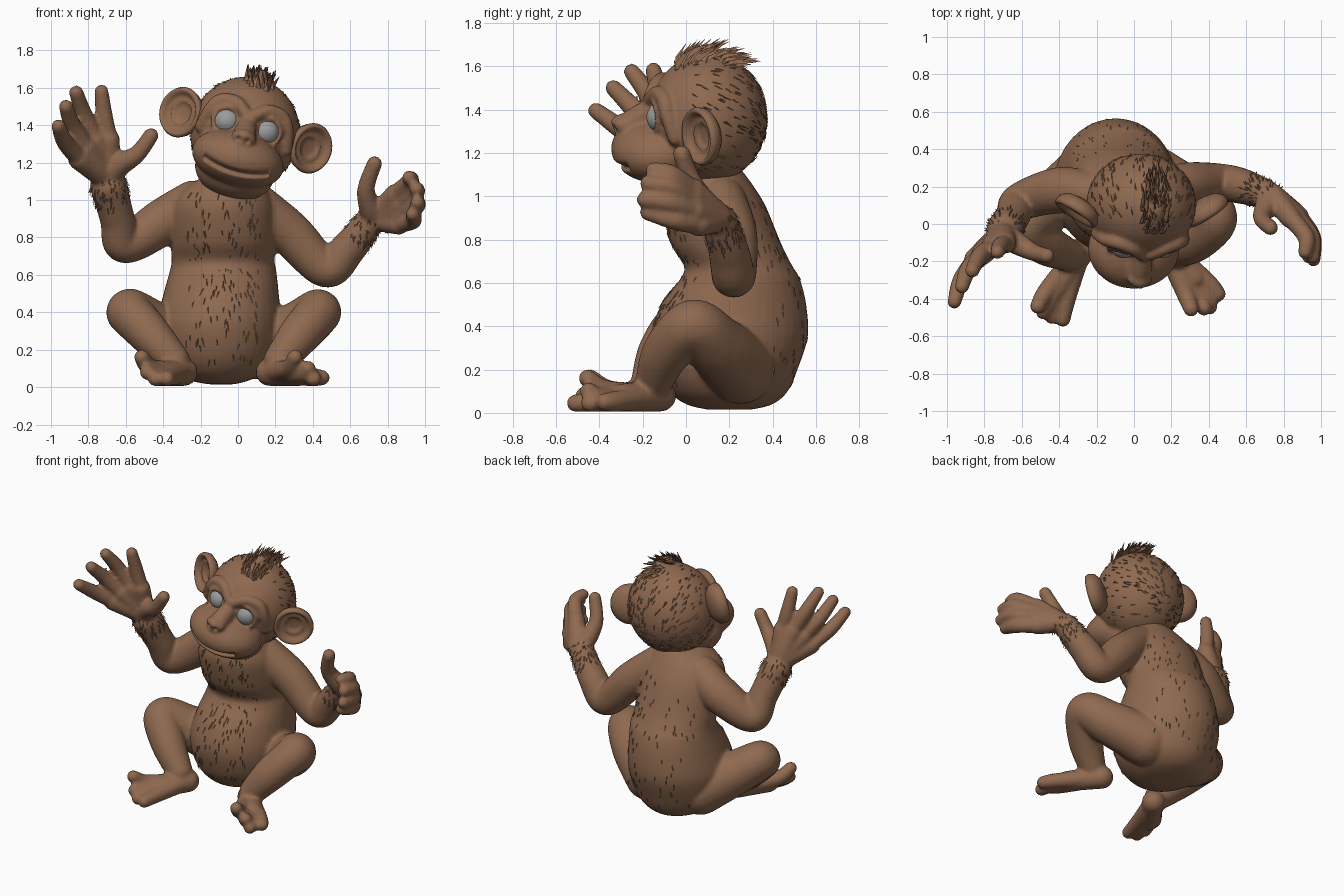
import bpy, bmesh, math, random
from mathutils import Vector, Matrix

if "Cube" in bpy.data.objects:
    bpy.data.objects.remove(bpy.data.objects["Cube"])

random.seed(4)

def material(name, rgb):
    m = bpy.data.materials.new(name)
    m.diffuse_color = (*rgb, 1)
    m.use_nodes = True
    m.node_tree.nodes["Principled BSDF"].inputs["Base Color"].default_value = m.diffuse_color
    return m

FUR = material("brown fur", (0.275, 0.142, 0.08))
EYE = material("grey eye", (0.33, 0.33, 0.33))

def unit_ball(level):
    bm = bmesh.new()
    bmesh.ops.create_icosphere(bm, subdivisions=level, radius=1)
    bm.verts.index_update()
    out = [v.co.copy() for v in bm.verts], [[v.index for v in f.verts] for f in bm.faces]
    bm.free()
    return out

BALL, FINE = unit_ball(3), unit_ball(5)

def spline(pts, n):
    """Catmull-Rom samples through tuples of any length."""
    p = [pts[0]] + list(pts) + [pts[-1]]
    out = []
    for i in range(1, len(p) - 2):
        for k in range(n):
            t = k / n
            out.append([0.5 * (2*b + (c-a)*t + (2*a-5*b+4*c-d)*t*t + (3*b-a-3*c+d)*t**3)
                        for a, b, c, d in zip(*p[i-1:i+3])])
    return out + [list(pts[-1])]

class Clay:
    """Collects overlapping solids, then fuses them into one skin."""
    def __init__(self):
        self.v, self.f = [], []

    def add(self, verts, faces):
        o = len(self.v)
        self.v += verts
        self.f += [[i + o for i in f] for f in faces]

    def blob(self, c, r, ball=BALL):
        self.add([Vector((c[0]+q.x*r[0], c[1]+q.y*r[1], c[2]+q.z*r[2])) for q in ball[0]], ball[1])

    def tube(self, *pts):
        length = sum((Vector(a[:3]) - Vector(b[:3])).length for a, b in zip(pts, pts[1:]))
        step = 0.25 * min(p[3] for p in pts)
        for x, y, z, r in spline(pts, max(3, int(length / step / (len(pts) - 1)) + 1)):
            self.blob((x, y, z), (r, r, r))

    def loft(self, rows, n=40):
        rings = spline(rows, 6)
        verts = [Vector((cx + rx*math.cos(a), cy + ry*math.sin(a), z))
                 for z, cx, cy, rx, ry in rings for a in [2*math.pi*k/n for k in range(n)]]
        faces = [[i*n+k, i*n+(k+1) % n, (i+1)*n+(k+1) % n, (i+1)*n+k]
                 for i in range(len(rings)-1) for k in range(n)]
        last = (len(rings)-1) * n
        faces += [list(range(n))[::-1], [last+k for k in range(n)]]
        self.add(verts, faces)

    def fuse(self, name, voxel, smooth):
        ob = make(name, self.v, self.f, FUR)
        r = ob.modifiers.new("skin", 'REMESH')
        r.mode, r.voxel_size, r.use_smooth_shade = 'VOXEL', voxel, True
        s = ob.modifiers.new("soften", 'SMOOTH')
        s.iterations, s.factor = smooth, 0.5
        bpy.context.view_layer.objects.active = ob
        for m in ("skin", "soften"):
            bpy.ops.object.modifier_apply(modifier=m)
        ob.data.materials.clear()
        ob.data.materials.append(FUR)
        return ob

def make(name, verts, faces, mat, smooth=True):
    me = bpy.data.meshes.new(name)
    me.from_pydata([tuple(v) for v in verts], [], faces)
    bm = bmesh.new()
    bm.from_mesh(me)
    if len(bm.faces) < 5000:
        bmesh.ops.recalc_face_normals(bm, faces=bm.faces)
    bm.to_mesh(me)
    bm.free()
    me.materials.append(mat)
    for p in me.polygons:
        p.use_smooth = smooth
    ob = bpy.data.objects.new(name, me)
    bpy.context.collection.objects.link(ob)
    return ob

# ---- torso: stacked ellipses (z, cx, cy, rx, ry)
body = Clay()
body.loft([(.015, -.09, .2, .07, .1), (.04, -.1, .2, .17, .2), (.1, -.1, .195, .255, .275),
           (.2, -.1, .19, .31, .325), (.35, -.1, .2, .33, .362), (.5, -.09, .22, .308, .335),
           (.62, -.08, .25, .285, .275), (.68, -.08, .24, .275, .25), (.78, -.08, .185, .28, .255),
           (.95, -.08, .13, .275, .24), (1.05, -.07, .11, .23, .2), (1.13, -.03, .1, .15, .15)])
# ---- arms
body.tube((-.24, .16, .985, .12), (-.4, .18, .885, .125), (-.605, .12, .765, .103),
          (-.645, .05, .9, .094), (-.69, -.03, 1.07, .1))
body.tube((.1, .16, .97, .12), (.28, .21, .82, .12), (.47, .22, .635, .103),
          (.585, .2, .735, .095), (.7, .16, .88, .08))

def hand(wrist, palm_r, fingers, thumb):
    for f in fingers:
        k = f[0]
        body.tube((*wrist, palm_r), (*k, palm_r * .85))
        body.tube((*k, .048), (*f[1], .046), (*f[2], .038))
    body.tube((*wrist, palm_r), (*thumb[0], .062), (*thumb[1], .047), (*thumb[2], .041))

# ---- open waving hand and curled hand
hand((-.7, -.05, 1.12), .07,
     [[(-.69, -.1, 1.32), (-.715, -.12, 1.45), (-.73, -.15, 1.58)],
      [(-.76, -.12, 1.32), (-.825, -.17, 1.46), (-.865, -.25, 1.575)],
      [(-.81, -.16, 1.28), (-.885, -.24, 1.4), (-.92, -.335, 1.5)],
      [(-.85, -.19, 1.22), (-.925, -.3, 1.31), (-.96, -.415, 1.395)]],
     [(-.63, -.1, 1.19), (-.54, -.15, 1.245), (-.465, -.17, 1.345)])
hand((.74, .15, .9), .066,
     [[(.84, .03, 1.03), (.92, -.07, 1.1), (.915, -.15, 1.12)],
      [(.87, .03, .98), (.95, -.07, 1.04), (.955, -.175, 1.06)],
      [(.88, .04, .93), (.955, -.07, .97), (.96, -.19, .985)],
      [(.86, .06, .87), (.935, -.05, .89), (.935, -.175, .925)]],
     [(.71, .1, .95), (.685, .03, 1.06), (.73, -.02, 1.195)])
# ---- legs
body.tube((.1, .25, .21, .17), (.31, .14, .31, .145), (.43, .03, .4, .123),
          (.33, -.09, .28, .112), (.22, -.15, .14, .085))
body.tube((-.28, .24, .21, .17), (-.46, .1, .32, .145), (-.58, -.01, .4, .125),
          (-.47, -.11, .28, .112), (-.34, -.17, .14, .085))

def foot(heel, ball, toes):
    body.tube((*heel, .075), (*ball, .066))
    for base, tip in toes:
        body.tube((*heel, .06), (*base, .05), (*tip, .041))

# ---- feet
foot((.17, -.12, .08), (.32, -.29, .07),
     [((.27, -.36, .1), (.305, -.455, .16)), ((.33, -.38, .07), (.375, -.45, .1)),
      ((.37, -.36, .055), (.405, -.445, .045)), ((.39, -.31, .055), (.45, -.375, .05))])
foot((-.29, -.15, .08), (-.41, -.34, .07),
     [((-.46, -.35, .1), (-.515, -.44, .16)), ((-.44, -.39, .08), (-.485, -.47, .08)),
      ((-.41, -.41, .055), (-.44, -.495, .045)), ((-.36, -.4, .055), (-.38, -.51, .045))])
body_ob = body.fuse("torso_arms_and_legs", .0125, 3)

# ---- head, shaped upright and then tilted sideways
TILT = Matrix.Translation((.035, .07, 1.35)) @ Matrix.Rotation(math.radians(15.5), 4, 'Y')
head = Clay()
head.blob((0, .03, .01), (.292, .275, .3), FINE)
head.blob((0, -.2, -.135), (.25, .215, .15), FINE)
head.blob((0, -.1, -.2), (.215, .185, .155), FINE)
head.tube((0, -.22, .06, .05), (0, -.29, .01, .06), (0, -.34, -.03, .065))
head.tube((-.035, -.365, -.015, .032), (0, -.38, -.01, .036), (.035, -.365, -.015, .032))
head.tube((0, -.07, .275, .04), (0, .02, .31, .05), (0, .12, .27, .035))
for s in (-1, 1):
    head.tube((s*.235, -.12, -.02, .035), (s*.215, -.155, .08, .034), (s*.17, -.17, .145, .036),
              (s*.09, -.2, .155, .036), (s*.03, -.23, .115, .034), (0, -.235, .09, .034))
    head.tube(*[(s*.108 + .076*math.cos(a), -.222 + .02*abs(math.cos(a)), .045 + .076*math.sin(a), .014)
                for a in [k*math.pi/6 for k in range(13)]])
head_ob = head.fuse("head", .0115, 3)
for v in head_ob.data.vertices:
    x, y, z = v.co
    if y < -.15 and abs(x) < .18:                       # mouth groove
        v.co.y += .035 * math.exp(-((z + .205 - 1.1*x*x) / .013)**2)
    if y < -.3:                                         # nostrils
        d2 = (abs(x) - .024)**2 + (z + .03)**2
        v.co.y += .025 * math.exp(-d2 / .011**2)
head_ob.data.transform(TILT)

# ---- eyes
for s, side in ((-1, "left"), (1, "right")):
    pts = [TILT @ (q * .072 + Vector((s*.108, -.18, .045))) for q in FINE[0]]
    make("eye_" + side, pts, FINE[1], EYE)

# ---- ears: a spun bowl with a rolled rim (radius, depth)
profile = [(.03, -.012), (.055, -.007), (.066, .012), (.08, -.002), (.1, .018), (.114, .036),
           (.128, .038), (.137, .018), (.128, -.015), (.095, -.042), (.04, -.056)]
for s, side in ((-1, "left"), (1, "right")):
    c, w, n = Vector((s*.352, .01, .024)), Vector((s*.83, .56, 0)), Vector((s*.56, -.83, 0))
    N, verts = 36, []
    for r, d in profile:
        for k in range(N):
            a = 2*math.pi*k/N
            verts.append(TILT @ (c + w*r*.95*math.cos(a) + Vector((0, 0, r*math.sin(a))) + n*d))
    faces = [[i*N+k, i*N+(k+1) % N, (i+1)*N+(k+1) % N, (i+1)*N+k]
             for i in range(len(profile)-1) for k in range(N)]
    faces += [list(range(N)), [(len(profile)-1)*N+k for k in range(N)]]
    make("ear_" + side, verts, faces, FUR)

# ---- hair and fur strands
def strand(store, p, t, n, length, w, h, lift):
    s = n.cross(t).normalized()
    o = len(store[0])
    store[0].extend([p - s*w - n*.004, p + s*w - n*.004, p + t*length*.3 + n*h, p + t*length + n*lift])
    store[1].extend([[i + o for i in f] for f in ((0, 3, 2), (2, 3, 1), (0, 2, 1), (0, 1, 3))])

def fur(name, ob, rule, count, length, flow, lift):
    store, flow = ([], []), Vector(flow)
    polys = [p for p in ob.data.polygons if rule(p.center)]
    for p in random.choices(polys, k=count) if polys else []:
        n = p.normal
        t = flow + Vector([random.uniform(-.25, .25) for _ in range(3)])
        t = (t - n * t.dot(n)).normalized()
        strand(store, p.center, t, n, length * random.uniform(.6, 1.2), .005, .004, lift)
    make(name, *store, FUR, False)

fur("skull_fur", head_ob, lambda c: c.y > .02 and c.z > 1.12, 300, .05, (0, 1, -.5), .003)
fur("belly_fur", body_ob, lambda c: abs(c.x + .08) < .2 and c.y < .08 and .15 < c.z < 1.05,
    150, .06, (0, 0, -1), .002)
fur("back_fur", body_ob, lambda c: abs(c.x + .08) < .25 and c.y > .3 and .15 < c.z < 1.0,
    80, .05, (0, 0, -1), .001)
for nm, w in (("left", (-.69, -.03, 1.06)), ("right", (.69, .165, .86))):
    fur("wrist_fur_" + nm, body_ob, lambda c: (c - Vector(w)).length < .115, 110, .04, (0, .2, -1), .01)

tuft = ([], [])
for _ in range(90):
    y, x = random.uniform(-.13, .15), random.gauss(0, .032)
    z = .01 + .3 * math.sqrt(max(.1, 1 - ((y - .03)/.27)**2 - (x/.29)**2))
    k = (y + .13) / .28
    d = Vector((random.uniform(-.3, .3), .45 + .5*k, .85 - .85*k)).normalized()
    n = Vector((0, -d.z, d.y)).normalized()
    rot = TILT.to_3x3()
    strand(tuft, TILT @ Vector((x, y, z)), rot @ d, rot @ n, random.uniform(.09, .14), .016, .014, 0)
make("hair_tuft", *tuft, FUR, False)
